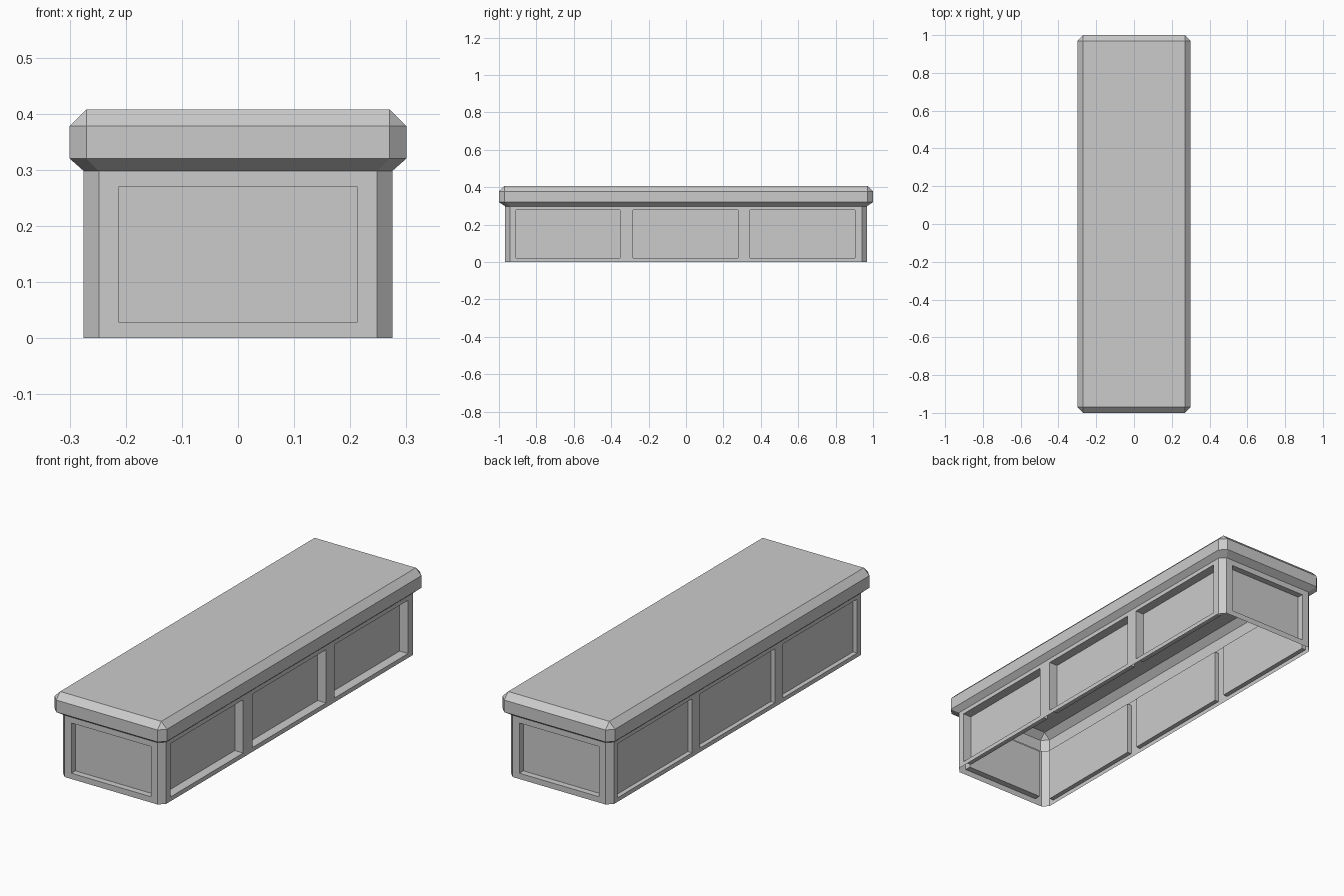
import bpy, bmesh
from mathutils import Vector

if "Cube" in bpy.data.objects:
    bpy.data.objects.remove(bpy.data.objects["Cube"])

BX, BY, BC, BZ = 0.275, 0.967, 0.027, 0.298   # base half sizes, corner cut, height


def ring(bm, hx, hy, c, z):
    """Rectangle with cut corners, as eight vertices."""
    pts = [(hx, c - hy), (hx, hy - c), (hx - c, hy), (c - hx, hy),
           (-hx, hy - c), (-hx, c - hy), (c - hx, -hy), (hx - c, -hy)]
    return [bm.verts.new((x, y, z)) for x, y in pts]


def bridge(bm, a, b, which=range(8)):
    for i in which:
        j = (i + 1) % 8
        bm.faces.new((a[i], a[j], b[j], b[i]))


def finish(bm, name):
    bmesh.ops.remove_doubles(bm, verts=bm.verts[:], dist=1e-5)
    bmesh.ops.dissolve_degenerate(bm, edges=bm.edges[:], dist=1e-5)
    bmesh.ops.recalc_face_normals(bm, faces=bm.faces[:])
    me = bpy.data.meshes.new(name)
    bm.to_mesh(me)
    bm.free()
    ob = bpy.data.objects.new(name, me)
    bpy.context.collection.objects.link(ob)


def panelled_wall(bm, normal, dist, half, panels, z0, z1, depth):
    """Flat wall facing normal, with rectangular panels pushed inwards."""
    n = Vector(normal)
    along = Vector((0, 0, 1)).cross(n)
    cuts = [-half] + [v for p in panels for v in p] + [half]
    zs = [0, z0, z1, BZ]

    def vert(u, z, d=0.0):
        return bm.verts.new(n * (dist - d) + along * u + Vector((0, 0, z)))

    for i in range(len(cuts) - 1):
        for k in range(3):
            corners = [(cuts[i], zs[k]), (cuts[i + 1], zs[k]),
                       (cuts[i + 1], zs[k + 1]), (cuts[i], zs[k + 1])]
            if i % 2 == 1 and k == 1:
                outer = [vert(u, z) for u, z in corners]
                inner = [vert(u, z, depth) for u, z in corners]
                bm.faces.new(inner)
                for a in range(4):
                    b = (a + 1) % 4
                    bm.faces.new((outer[a], outer[b], inner[b], inner[a]))
            else:
                bm.faces.new([vert(u, z) for u, z in corners])


# Lid: flared underside, upright rim, chamfered top
bm = bmesh.new()
rings = [ring(bm, BX, BY, BC, BZ), ring(bm, 0.30, 1.0, 0.03, 0.32),
         ring(bm, 0.30, 1.0, 0.03, 0.378)]
for a, b in zip(rings, rings[1:]):
    bridge(bm, a, b)
top = ring(bm, 0.27, 0.97, 0.0, 0.408)
bridge(bm, rings[-1], top)
bm.faces.new((top[0], top[1], top[3], top[5]))
finish(bm, "lid")

# Base: open-bottomed shell with cut corners and recessed panels
bm = bmesh.new()
bridge(bm, ring(bm, BX, BY, BC, 0), ring(bm, BX, BY, BC, BZ), (1, 3, 5, 7))
end = [(-0.212, 0.212)]
right = [(-0.908, -0.353), (-0.283, 0.279), (0.342, 0.904)]
left = [(-0.915, -0.347), (-0.285, 0.285), (0.347, 0.912)]
for s in (-1, 1):
    panelled_wall(bm, (0, s, 0), BY, BX - BC, end, 0.028, 0.27, 0.03)
panelled_wall(bm, (1, 0, 0), BX, BY - BC, right, 0.021, 0.278, 0.045)
panelled_wall(bm, (-1, 0, 0), BX, BY - BC, left, 0.02, 0.28, 0.022)
finish(bm, "panelled_base")
